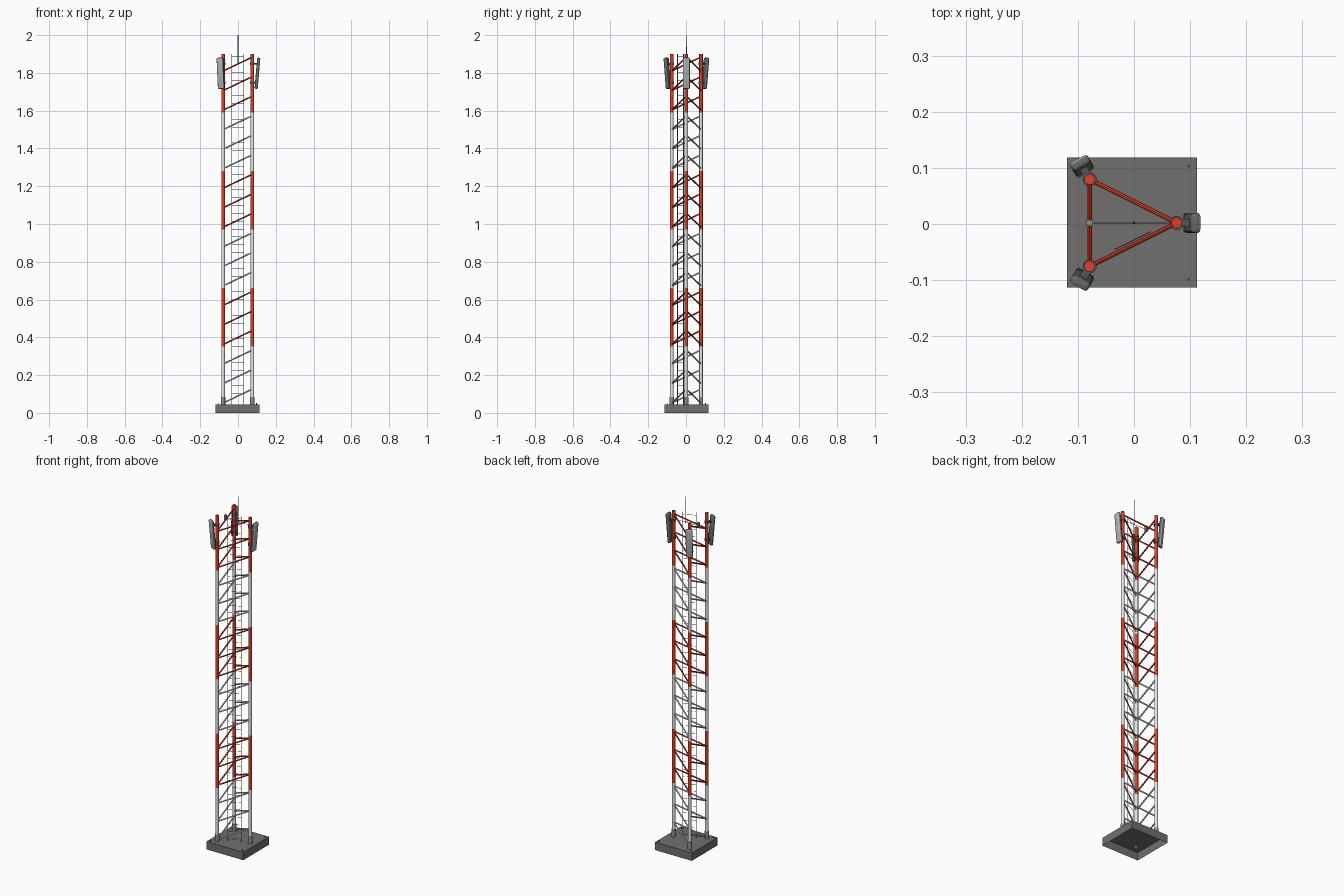
import bpy, bmesh, math
from mathutils import Vector, Matrix

if "Cube" in bpy.data.objects:
    bpy.data.objects.remove(bpy.data.objects["Cube"])

CX, CY = -0.0015, 0.002         # tower axis
H = 0.0775                      # half spacing of the legs
Z0, STEP = 0.040, 0.3102        # first section start, section height
TOP = Z0 + 6 * STEP


def material(name, rgb):
    m = bpy.data.materials.new(name)
    m.diffuse_color = (*rgb, 1)
    m.use_nodes = True
    m.node_tree.nodes["Principled BSDF"].inputs["Base Color"].default_value = m.diffuse_color
    return m


RED = material("signal_red", (0.75, 0.05, 0.022))
WHITE = material("pale_grey_paint", (0.8, 0.8, 0.8))
CONCRETE = material("concrete_grey", (0.17, 0.16, 0.157))
STEEL = material("galvanised_steel", (0.27, 0.275, 0.285))
DARK = material("dark_fittings", (0.085, 0.088, 0.092))
HOUSING = material("antenna_housing_grey", (0.14, 0.143, 0.147))
FACE = material("antenna_face_grey", (0.46, 0.465, 0.47))


def finish(name, bm, *mats, smooth=True):
    me = bpy.data.meshes.new(name)
    bm.to_mesh(me)
    bm.free()
    ob = bpy.data.objects.new(name, me)
    bpy.context.collection.objects.link(ob)
    for m in mats:
        me.materials.append(m)
    if smooth:
        bpy.ops.object.select_all(action='DESELECT')
        ob.select_set(True)
        bpy.context.view_layer.objects.active = ob
        bpy.ops.object.shade_smooth_by_angle(angle=math.radians(40))
    return ob


def rod(bm, a, b, r, sides=8):
    """Add a cylinder from a to b."""
    a, b = Vector(a), Vector(b)
    d = b - a
    mat = Matrix.Translation((a + b) / 2) @ d.to_track_quat('Z', 'Y').to_matrix().to_4x4()
    bmesh.ops.create_cone(bm, cap_ends=True, segments=sides, radius1=r, radius2=r,
                          depth=d.length, matrix=mat)


def box(bm, centre, size, mat=Matrix()):
    m = mat @ Matrix.Translation(centre) @ Matrix.Diagonal((*size, 1))
    return bmesh.ops.create_cube(bm, size=1, matrix=m)["verts"]


def at(p, z):
    return Vector((p[0], p[1], z))


# leg positions: front left, back left, right
A = (CX - H, CY - H)
B = (CX - H, CY + H)
C = (CX + H, CY)
LEGS = {"front_left": (A, 240), "back_left": (B, 120), "right": (C, 0)}

# base slab, open underneath
bm = bmesh.new()
box(bm, (-0.0035, CY + 0.0005, 0.0225), (0.232, 0.232, 0.045))
bm.normal_update()
bmesh.ops.delete(bm, geom=[f for f in bm.faces if f.normal.z < -0.5], context='FACES_ONLY')
finish("base_slab", bm, CONCRETE, smooth=False)

# anchor bolts and leg sockets
bm = bmesh.new()
for sx in (-1, 1):
    for sy in (-1, 1):
        x, y = -0.0035 + sx * 0.101, CY + sy * 0.101
        rod(bm, (x, y, 0.038), (x, y, 0.052), 0.002)
finish("anchor_bolts", bm, DARK)
bm = bmesh.new()
for p, _ in LEGS.values():
    rod(bm, at(p, 0.044), at(p, 0.085), 0.0115, 16)
finish("leg_sockets", bm, STEEL)

# six alternating sections of legs and rising braces
for s in range(6):
    paint = RED if s % 2 else WHITE
    z = Z0 + s * STEP
    bm = bmesh.new()
    for p, _ in LEGS.values():
        rod(bm, at(p, z), at(p, z + STEP), 0.0095, 16)
    finish(f"legs_section_{s + 1}", bm, paint)
    bm = bmesh.new()
    for k in range(3):
        lo = z + k * STEP / 3 + 0.012
        for p, q in ((A, C), (B, C), (A, B)):
            rod(bm, at(p, lo), at(q, lo + 0.074), 0.004)
    finish(f"braces_section_{s + 1}", bm, paint)

# ladder just inside the front face
bm = bmesh.new()
L1, L2 = (CX - 0.032, CY - 0.047), (CX + 0.031, CY - 0.0155)
for p in (L1, L2):
    rod(bm, at(p, 0.044), at(p, TOP), 0.0018, 6)
n = 45
for i in range(n):
    z = 0.06 + i * (TOP - 0.075) / (n - 1)
    rod(bm, at(L1, z), at(L2, z), 0.001, 6)
finish("ladder", bm, STEEL)

# lightning rod on a thin cross bar
bm = bmesh.new()
rod(bm, (CX - H, CY, 1.855), at(C, 1.855), 0.0011, 6)
box(bm, (CX - H, CY, 1.86), (0.011, 0.011, 0.03))
finish("rod_cross_bar", bm, STEEL)
bm = bmesh.new()
rod(bm, (0, CY, 1.85), (0, CY, 1.94), 0.0022)
rod(bm, (0, CY, 1.94), (0, CY, 2.0), 0.0014)
finish("lightning_rod", bm, DARK)

# three tilted panel antennas with clamps
TILT = Matrix.Rotation(math.radians(5), 4, 'Y')
for name, (p, deg) in LEGS.items():
    spin = Matrix.Rotation(math.radians(deg), 4, 'Z')
    place = Matrix.Translation(at(p, 1.798)) @ spin
    panel = place @ Matrix.Translation((0.027, 0, 0)) @ TILT
    bm = bmesh.new()
    box(bm, (0, 0, 0), (0.017, 0.036, 0.165))
    bmesh.ops.bevel(bm, geom=bm.edges[:], offset=0.006, segments=3, profile=0.5,
                    affect='EDGES')
    bm.normal_update()
    for f in bm.faces:                      # light face, darker housing
        f.material_index = 1 if f.normal.x > 0.5 else 0
    bm.transform(panel)
    finish(f"antenna_{name}", bm, HOUSING, FACE)

    bm = bmesh.new()
    for h in (-0.05, 0.05):
        rod(bm, place @ Vector((0, 0, h - 0.006)), place @ Vector((0, 0, h + 0.006)), 0.0125, 16)
        box(bm, (0.014, 0, h), (0.024, 0.014, 0.008), place)
    finish(f"antenna_bracket_{name}", bm, DARK)
